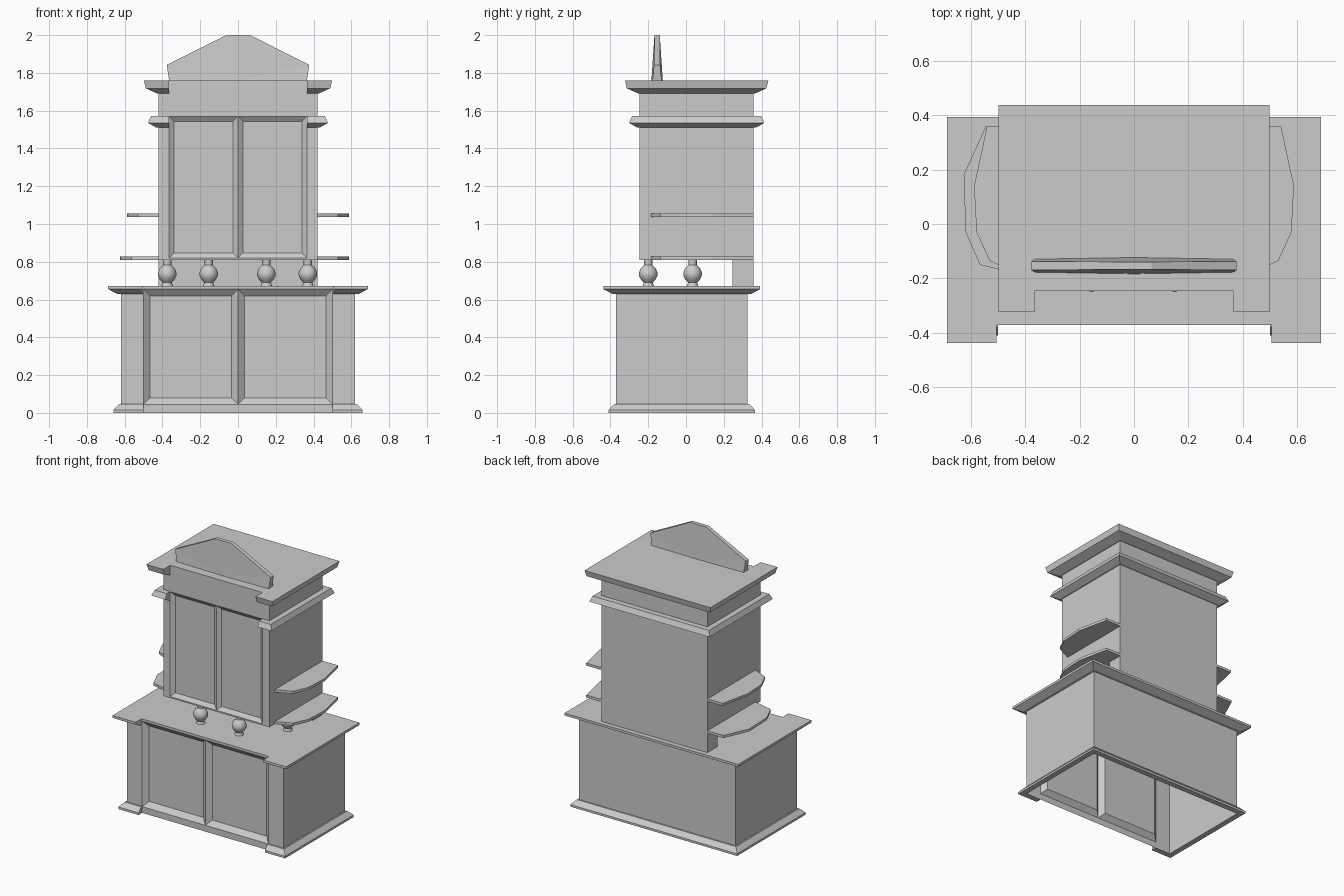
import bpy, math

if "Cube" in bpy.data.objects:
    bpy.data.objects.remove(bpy.data.objects["Cube"])


def make(name, verts, faces):
    me = bpy.data.meshes.new(name)
    me.from_pydata(verts, [], faces)
    me.update()
    ob = bpy.data.objects.new(name, me)
    bpy.context.collection.objects.link(ob)
    return ob


def cabinet(name, hx, yf, yb, z0, z1, n, dz0, dz1, bevel, depth, bottom):
    """Shell with two recessed, bevelled door panels in the front."""
    verts, faces = [], []

    def quad(*pts):
        faces.append(tuple(range(len(verts), len(verts) + 4)))
        verts.extend(pts)

    def front(xa, xb, za, zb, y):
        quad((xa, y, za), (xb, y, za), (xb, y, zb), (xa, y, zb))

    for s in (-1, 1):
        side = [(s * hx, yf, z0), (s * hx, yb, z0), (s * hx, yb, z1), (s * hx, yf, z1)]
        quad(*(side if s > 0 else side[::-1]))
    quad((hx, yb, z0), (-hx, yb, z0), (-hx, yb, z1), (hx, yb, z1))
    quad((-hx, yf, z1), (hx, yf, z1), (hx, yb, z1), (-hx, yb, z1))
    if bottom:
        quad((-hx, yb, z0), (hx, yb, z0), (hx, yf, z0), (-hx, yf, z0))
    # stiles and rails
    front(-hx, -n, z0, z1, yf)
    front(n, hx, z0, z1, yf)
    front(-n, n, z0, dz0, yf)
    front(-n, n, dz1, z1, yf)
    # doors
    for xa, xb in ((-n, 0), (0, n)):
        o = [(xa, yf, dz0), (xb, yf, dz0), (xb, yf, dz1), (xa, yf, dz1)]
        a, b, c, d, y = xa + bevel, xb - bevel, dz0 + bevel, dz1 - bevel, yf + depth
        i = [(a, y, c), (b, y, c), (b, y, d), (a, y, d)]
        quad(*i)
        for k in range(4):
            m = (k + 1) % 4
            quad(o[k], o[m], i[m], i[k])
    return make(name, verts, faces)


def moulding(name, hx, yf, yb, n, profile):
    """Closed profile (offset, z) swept round sides and back, with short front returns."""
    verts, faces = [], []
    for o, z in profile:
        X, F, B = hx + o, yf - o, yb + o
        verts += [(-n, F, z), (-X, F, z), (-X, B, z), (X, B, z), (X, F, z), (n, F, z)]
    r = len(profile)
    for k in range(r):
        m = (k + 1) % r
        for j in range(5):
            faces.append((k * 6 + j, k * 6 + j + 1, m * 6 + j + 1, m * 6 + j))
    faces.append(tuple(k * 6 for k in range(r)))
    faces.append(tuple(k * 6 + 5 for k in reversed(range(r))))
    return make(name, verts, faces)


def prism(name, outline, z0, z1):
    c = len(outline)
    verts = [(x, y, z) for z in (z0, z1) for x, y in outline]
    faces = [tuple(reversed(range(c))), tuple(range(c, 2 * c))]
    faces += [(k, (k + 1) % c, (k + 1) % c + c, k + c) for k in range(c)]
    return make(name, verts, faces)


def lathe(name, x, y, profile, sides=12):
    verts, faces = [], []
    for r, z in profile:
        for k in range(sides):
            t = 2 * math.pi * k / sides
            verts.append((x + r * math.cos(t), y + r * math.sin(t), z))
    for p in range(len(profile) - 1):
        for k in range(sides):
            m = (k + 1) % sides
            faces.append((p * sides + k, p * sides + m, (p + 1) * sides + m, (p + 1) * sides + k))
    return make(name, verts, faces)


# Lower cabinet, open underneath
low = (0.62, -0.37, 0.325)
cabinet("lower_cabinet", *low, 0.0, 0.672, 0.5, 0.045, 0.655, 0.035, 0.03, False)
moulding("base_moulding", *low, 0.5,
         [(0, 0), (0.04, 0), (0.04, 0.015), (0.01, 0.047), (0, 0.047)])
moulding("counter_edge", *low, 0.505,
         [(0, 0.63), (0.02, 0.63), (0.067, 0.655), (0.067, 0.672), (0, 0.672)])

# Upper cabinet
up = (0.42, -0.245, 0.358)
cabinet("upper_cabinet", *up, 0.81, 1.76, 0.365, 0.82, 1.57, 0.027, 0.02, True)
moulding("middle_cornice", *up, 0.365,
         [(0, 1.51), (0.012, 1.51), (0.056, 1.535), (0.04, 1.572), (0, 1.572)])
moulding("top_cornice", *up, 0.365,
         [(0, 1.692), (0.01, 1.692), (0.068, 1.718), (0.078, 1.76), (0, 1.76)])

# Back board between the cabinets
prism("back_board", [(-0.42, 0.245), (0.42, 0.245), (0.42, 0.358), (-0.42, 0.358)], 0.672, 0.81)

# Turned supports
turning = [(0.03, 0.672), (0.024, 0.69), (0.038, 0.705), (0.048, 0.724), (0.049, 0.742),
           (0.04, 0.765), (0.022, 0.782), (0.022, 0.81)]
for x, y in ((-0.155, -0.2), (0.15, -0.2), (-0.375, 0.035), (0.37, 0.035)):
    ob = lathe("turned_support", x, y, turning)
    bpy.ops.object.select_all(action='DESELECT')
    ob.select_set(True)
    bpy.context.view_layer.objects.active = ob
    bpy.ops.object.shade_smooth_by_angle(angle=math.radians(40))

# Side shelves
shelf = [(0.42, -0.185), (0.53, -0.135), (0.578, -0.03), (0.587, 0.14), (0.54, 0.357), (0.42, 0.357)]
wide = [(0.42, -0.185), (0.565, -0.15), (0.618, -0.03), (0.625, 0.18), (0.545, 0.357), (0.42, 0.357)]


def mirrored(pts):
    return [(-x, y) for x, y in reversed(pts)]


prism("right_lower_shelf", shelf, 0.81, 0.828)
prism("left_lower_shelf", mirrored(wide), 0.81, 0.828)
prism("right_upper_shelf", shelf, 1.038, 1.056)
prism("left_upper_shelf", mirrored(shelf), 1.038, 1.056)

# Pediment: (x, z, half thickness), with a thicker middle at the bottom
outline = [(-0.365, 1.76, 0.024), (0, 1.76, 0.03), (0.365, 1.76, 0.024), (0.377, 1.842, 0.016),
           (0.065, 2.0, 0.014), (-0.062, 2.0, 0.014), (-0.377, 1.842, 0.016)]
c = len(outline)
verts = [(x, -0.153 + s * t, z) for s in (-1, 1) for x, z, t in outline]
faces = []
for a, b, d in ((0, 1, 6), (1, 5, 6), (1, 4, 5), (1, 3, 4), (1, 2, 3)):
    faces += [(a, b, d), (d + c, b + c, a + c)]
faces += [((k + 1) % c, k, k + c, (k + 1) % c + c) for k in range(c)]
make("pediment", verts, faces)
